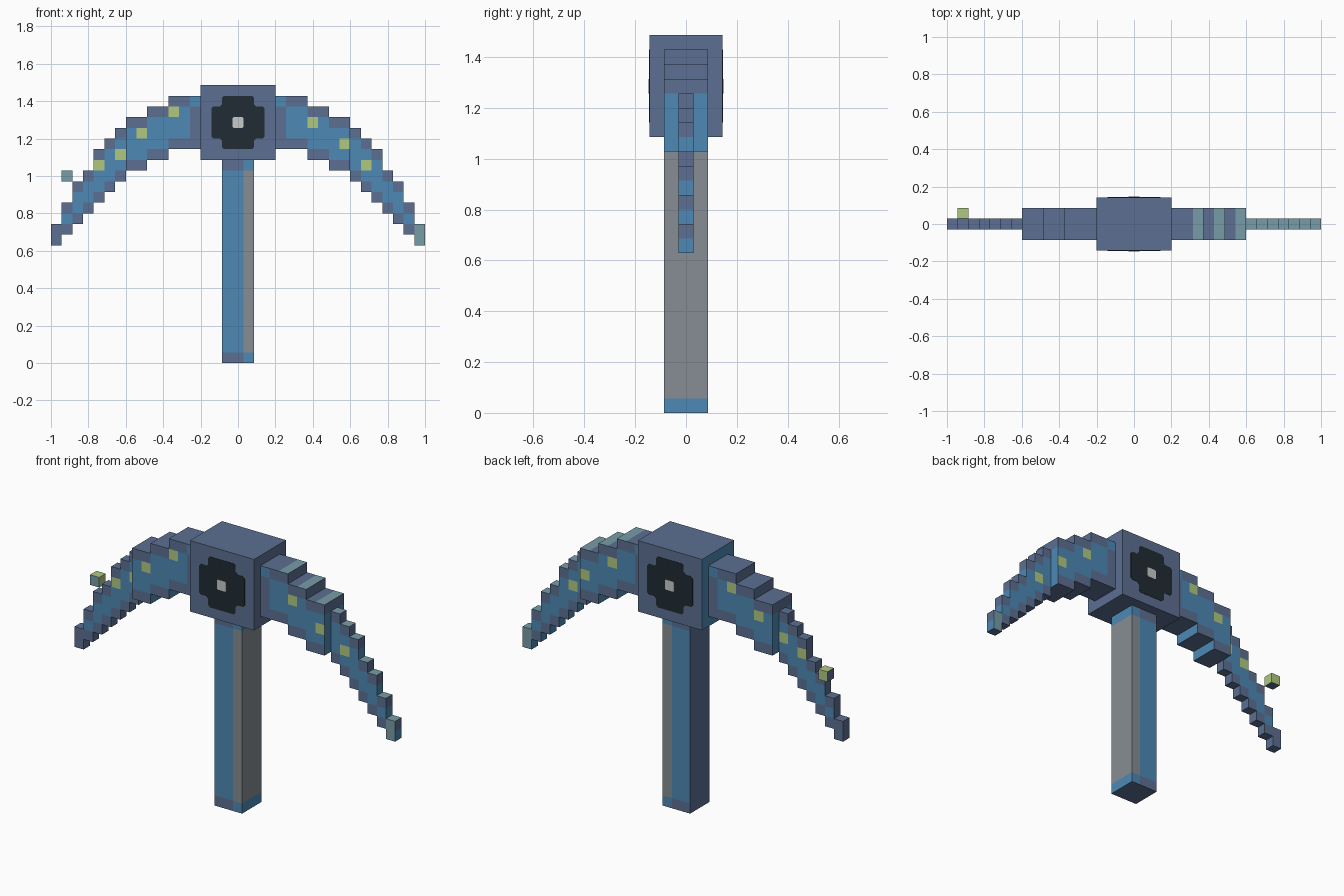
import bpy
import bmesh
from mathutils import Vector

CELL = 2 / 35  # edge of one block unit

cube = bpy.data.objects.get("Cube")
if cube:
    bpy.data.objects.remove(cube, do_unlink=True)


def linear(hex_code):
    values = [int(hex_code[i:i + 2], 16) / 255 for i in (0, 2, 4)]
    return [v / 12.92 if v <= 0.04045 else ((v + 0.055) / 1.055) ** 2.4
            for v in values] + [1.0]


COLOURS = {"slate": "5c7092", "blue": "4d89b5", "lime": "b0c981",
           "teal": "779ca7", "grey": "868d93", "black": "202c33",
           "silver": "c8caca"}
NAMES = list(COLOURS)
MATERIALS = []
for colour_name, code in COLOURS.items():
    mat = bpy.data.materials.new(colour_name)
    mat.use_nodes = True
    mat.diffuse_color = linear(code)
    mat.node_tree.nodes["Principled BSDF"].inputs["Base Color"].default_value = linear(code)
    MATERIALS.append(mat)


def finish(name, bm):
    mesh = bpy.data.meshes.new(name)
    bm.to_mesh(mesh)
    bm.free()
    for mat in MATERIALS:
        mesh.materials.append(mat)
    obj = bpy.data.objects.new(name, mesh)
    bpy.context.collection.objects.link(obj)
    return obj


def cell_box(name, lo, hi, rule):
    """Box in cell units; rule(axis, sign, centre) names each surface cell's colour."""
    bm = bmesh.new()
    for axis in range(3):
        u, v = (axis + 1) % 3, (axis + 2) % 3
        for sign, level in ((-1, lo[axis]), (1, hi[axis])):
            for i in range(round(hi[u] - lo[u])):
                for j in range(round(hi[v] - lo[v])):
                    corners = []
                    for du, dv in ((0, 0), (1, 0), (1, 1), (0, 1)):
                        p = Vector((0, 0, 0))
                        p[axis], p[u], p[v] = level, lo[u] + i + du, lo[v] + j + dv
                        corners.append(p)
                    centre = (corners[0] + corners[2]) / 2
                    if sign < 0:
                        corners.reverse()
                    face = bm.faces.new([bm.verts.new(p * CELL) for p in corners])
                    face.material_index = NAMES.index(rule(axis, sign, centre))
    # Weld the cells and merge flat neighbours of one colour
    bmesh.ops.remove_doubles(bm, verts=bm.verts[:], dist=CELL / 100)
    bmesh.ops.dissolve_limit(bm, angle_limit=0.01, verts=bm.verts[:],
                             edges=bm.edges[:], delimit={'MATERIAL'})
    return finish(name, bm)


def plate(name, quarter, y, depth, colour):
    """Thin plate around the head centre, from a quarter outline turned four times."""
    outline = []
    pts = quarter
    for _ in range(4):
        outline += pts
        pts = [(-b, a) for a, b in pts]
    bm = bmesh.new()
    face = bm.faces.new([bm.verts.new((a * CELL, y, (22.5 + b) * CELL)) for a, b in outline])
    extruded = bmesh.ops.extrude_face_region(bm, geom=[face])["geom"]
    bmesh.ops.translate(bm, vec=(0, depth, 0),
                        verts=[g for g in extruded if isinstance(g, bmesh.types.BMVert)])
    bmesh.ops.recalc_face_normals(bm, faces=bm.faces[:])
    for f in bm.faces:
        f.material_index = NAMES.index(colour)
    finish(name, bm)


# Handle
def handle_rule(axis, sign, p):
    end = p.z < 1 or p.z > 18
    if axis == 2 or (axis == 0 and sign < 0):
        return "slate"
    if axis == 0 or p.x > 0.5:
        return "blue" if end else "grey"
    return "slate" if end else "blue"


cell_box("handle", (-1.5, -1.5, 0), (1.5, 1.5, 19), handle_rule)

# Head block with an emblem plate on both broad faces
cell_box("head_block", (-3.5, -2.5, 19), (3.5, 2.5, 26),
         lambda axis, sign, p: "blue" if axis == 0 and sign < 0 else "slate")
DISC = [(2.5, 1.3), (2.3, 1.5), (1.7, 1.5), (1.5, 1.7), (1.5, 2.3), (1.3, 2.5)]
DOT = [(0.5, 0.4), (0.4, 0.5)]
for side, label in ((-1, "front"), (1, "back")):
    surface = side * 2.5 * CELL
    plate(label + "_disc", DISC, surface, side * 0.002, "black")
    plate(label + "_dot", DOT, surface, side * 0.004, "silver")

# Stepped arms: start, end, bottom, top, half depth
STEPS = [(3.5, 6.5, 20, 25, 1.5), (6.5, 8.5, 19, 24, 1.5), (8.5, 10.5, 18, 23, 1.5)]
STEPS += [(10.5 + k, 11.5 + k, 17 - k, top, 0.5)
          for k, top in enumerate((22, 21, 20, 18, 17, 15, 13))]
SPOTS = {(7, 22), (10, 20), (12, 18), (-6, 23), (-9, 21), (-11, 19), (-13, 18)}


def arm_rule(side, step):
    start, end, bottom, top, half = step

    def rule(axis, sign, p):
        row = int(p.z)
        rim = row in (bottom, top - 1)
        if axis == 2:
            return "teal" if sign > 0 and side > 0 and abs(p.x) > end - 1 else "slate"
        if axis == 0:
            if half < 1:
                if side < 0:
                    return "slate"
                return "slate" if row == top - 1 else "blue"
            return "slate" if row == top - 1 else "blue"
        if (round(p.x), row) in SPOTS:
            return "lime"
        if end > 17:
            return "teal" if side > 0 else "slate"
        if abs(p.x) < 4.5:
            return "blue" if row == top - 1 else "slate"
        return "slate" if rim else "blue"
    return rule


for side, label in ((1, "left"), (-1, "right")):
    for n, step in enumerate(STEPS):
        x0, x1 = sorted((side * step[0], side * step[1]))
        cell_box(f"{label}_arm_step_{n + 1}", (x0, -step[4], step[2]),
                 (x1, step[4], step[3]), arm_rule(side, step))


# Small loose cube behind the right arm
def cube_rule(axis, sign, p):
    if axis == 1 and sign < 0:
        return "teal"
    return "lime" if sign > 0 else "slate"


cell_box("loose_cube", (-16.5, 0.5, 17), (-15.5, 1.5, 18), cube_rule)
